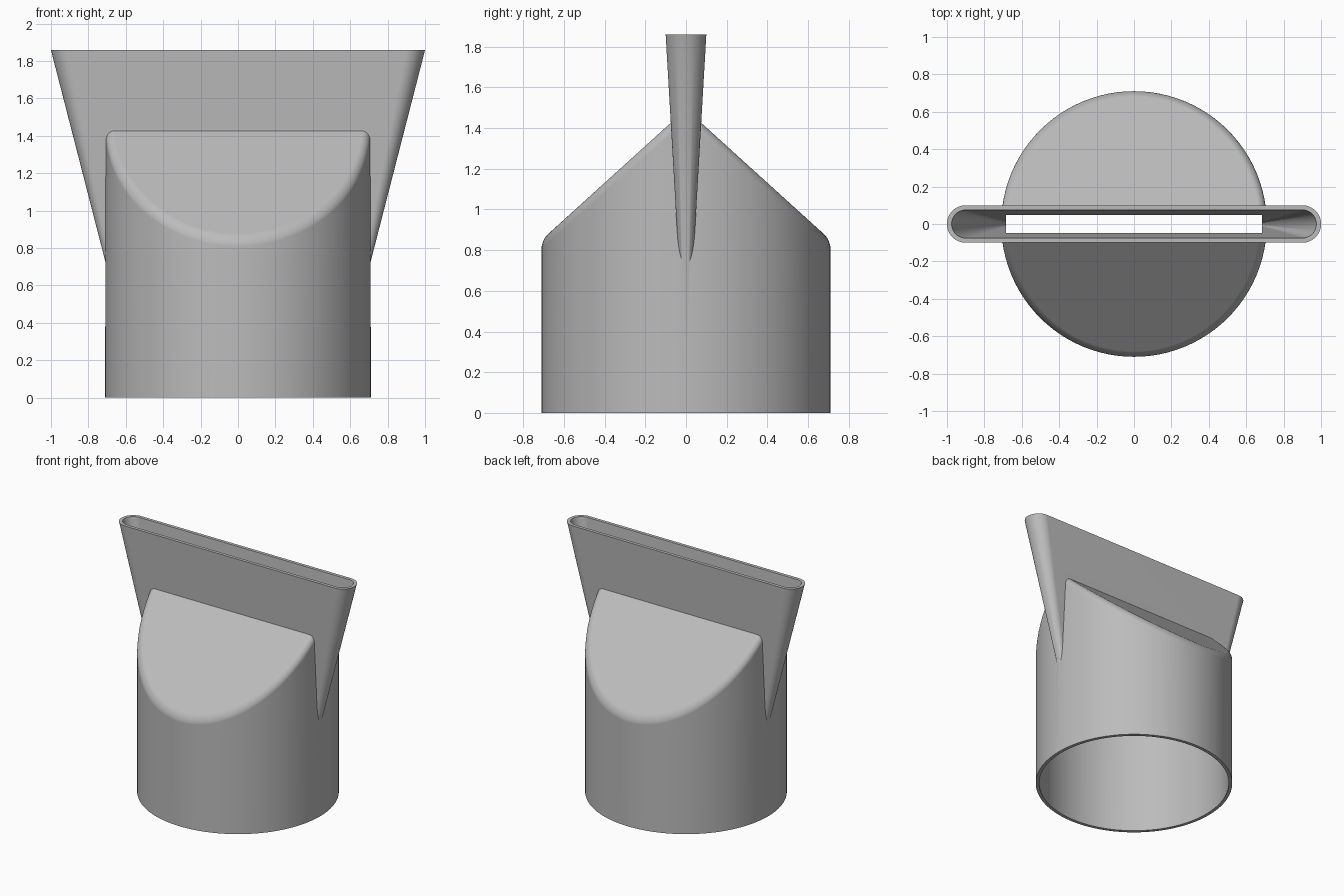
import bpy, bmesh, math
from mathutils import Vector

cube = bpy.data.objects.get("Cube")
if cube:
    bpy.data.objects.remove(cube, do_unlink=True)

RADIUS, WALL, HEIGHT = 0.71, 0.025, 1.86
ROOF_NORMAL = Vector((0, 0.58, 0.64)).normalized()
ROOF_POINT = Vector((0, 0.07, 1.43))

plastic = bpy.data.materials.new("grey plastic")
plastic.use_nodes = True
plastic.diffuse_color = (0.5, 0.5, 0.5, 1)
plastic.node_tree.nodes["Principled BSDF"].inputs["Base Color"].default_value = (0.5, 0.5, 0.5, 1)


def make_object(name, bm):
    bmesh.ops.recalc_face_normals(bm, faces=bm.faces)
    mesh = bpy.data.meshes.new(name)
    bm.to_mesh(mesh)
    bm.free()
    mesh.materials.append(plastic)
    obj = bpy.data.objects.new(name, mesh)
    bpy.context.collection.objects.link(obj)
    return obj


def loft(bm, lower, upper):
    """Closed solid between two matching outlines."""
    rings = [[bm.verts.new(p) for p in ring] for ring in (lower, upper)]
    n = len(lower)
    for i in range(n):
        j = (i + 1) % n
        bm.faces.new((rings[0][i], rings[0][j], rings[1][j], rings[1][i]))
    bm.faces.new(rings[0][::-1])
    bm.faces.new(rings[1])


def gabled_tube(name, inset, base, rounding):
    """Cylinder cut by two sloping roof planes, with a rounded rim."""
    r, n = RADIUS - inset, 96
    circle = [(r * math.cos(2 * math.pi * i / n), r * math.sin(2 * math.pi * i / n)) for i in range(n)]
    bm = bmesh.new()
    loft(bm, [(x, y, base) for x, y in circle], [(x, y, 1.7) for x, y in circle])
    for side in (1, -1):
        normal = Vector((0, side * ROOF_NORMAL.y, ROOF_NORMAL.z))
        point = Vector((0, side * ROOF_POINT.y, ROOF_POINT.z)) - normal * inset
        cut = bmesh.ops.bisect_plane(bm, geom=bm.verts[:] + bm.edges[:] + bm.faces[:],
                                     plane_co=point, plane_no=normal, clear_outer=True)
        edges = [e for e in cut["geom_cut"] if isinstance(e, bmesh.types.BMEdge)]
        bmesh.ops.contextual_create(bm, geom=edges)
    bm.normal_update()
    bmesh.ops.recalc_face_normals(bm, faces=bm.faces)
    rim = [e for e in bm.edges if len(e.link_faces) == 2
           and sum(f.normal.z > 0.5 for f in e.link_faces) == 1]
    bmesh.ops.bevel(bm, geom=rim, offset=rounding, segments=6, profile=0.5,
                    affect='EDGES', clamp_overlap=False)
    return make_object(name, bm)


def slot(z, inset, level):
    """Outline with straight sides and round ends."""
    width = 0.71 + (z - 0.73) * 0.257 - inset
    depth = 0.1 - (HEIGHT - z) * 0.058 - inset
    points, n = [], 24
    for side in (1, -1):
        for i in range(n + 1):
            a = -math.pi / 2 + math.pi * i / n
            points.append((side * (width - depth + depth * math.cos(a)),
                           side * depth * math.sin(a), level))
    return points


def fan(name, inset, low, high):
    bm = bmesh.new()
    loft(bm, slot(low, inset, low), slot(high, inset, high))
    return make_object(name, bm)


def combine(target, tool, operation):
    mod = target.modifiers.new("combine", 'BOOLEAN')
    mod.operation, mod.solver, mod.object = operation, 'EXACT', tool
    bpy.context.view_layer.objects.active = target
    bpy.ops.object.modifier_apply(modifier=mod.name)
    bpy.data.objects.remove(tool, do_unlink=True)


# Outer shell: round socket and flaring flat mouth
nozzle = gabled_tube("nozzle", 0, 0, 0.04)
combine(nozzle, fan("mouth", 0, 0.6, HEIGHT), 'UNION')

# Hollow inside, open at both ends
hollow = gabled_tube("hollow", WALL, -0.1, 0.03)
combine(hollow, fan("mouth_hollow", WALL, 0.7, HEIGHT + 0.1), 'UNION')
combine(nozzle, hollow, 'DIFFERENCE')

# Smooth curves with crisp seams
bpy.ops.object.select_all(action='DESELECT')
nozzle.select_set(True)
bpy.context.view_layer.objects.active = nozzle
bpy.ops.object.shade_smooth_by_angle(angle=math.radians(28))
weighted = nozzle.modifiers.new("even_shading", 'WEIGHTED_NORMAL')
weighted.keep_sharp = True
